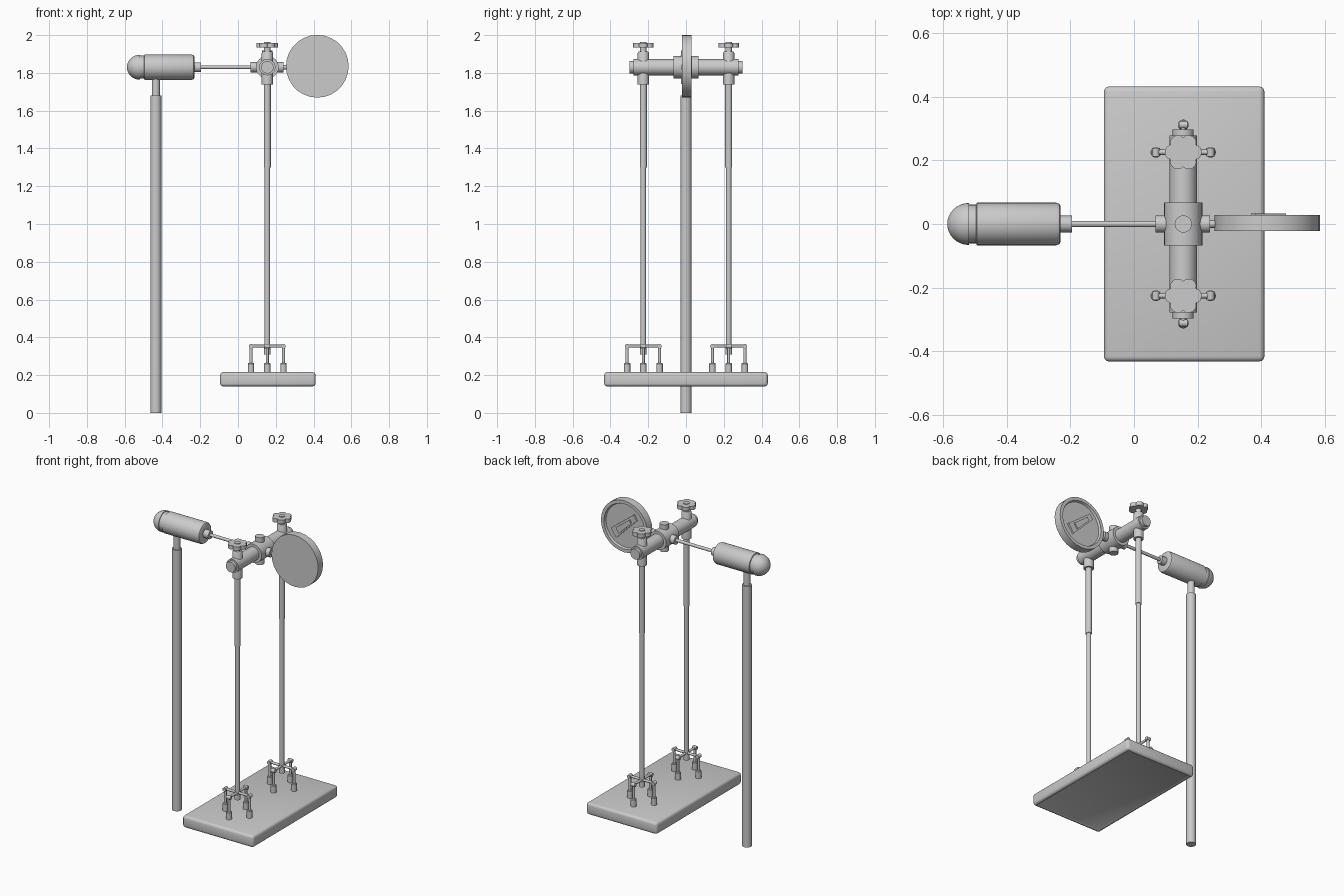
import bpy, bmesh, math
from mathutils import Vector

if "Cube" in bpy.data.objects:
    bpy.data.objects.remove(bpy.data.objects["Cube"])

PX, PZ = 0.155, 1.83      # pivot axis position
DISC = (0.42, 1.835)      # disc centre in x, z


def finish(name, bm, smooth=True):
    bmesh.ops.recalc_face_normals(bm, faces=bm.faces)
    me = bpy.data.meshes.new(name)
    bm.to_mesh(me)
    bm.free()
    ob = bpy.data.objects.new(name, me)
    bpy.context.collection.objects.link(ob)
    if smooth:
        bpy.ops.object.select_all(action='DESELECT')
        ob.select_set(True)
        bpy.context.view_layer.objects.active = ob
        bpy.ops.object.shade_smooth_by_angle(angle=math.radians(35))
    return ob


def lathe(name, axis, origin, profile, n=24):
    """Revolve (distance, radius) points around a world axis."""
    w = Vector([axis == c for c in 'xyz'])
    u, v = Vector((w.y, w.z, w.x)), Vector((w.z, w.x, w.y))
    bm = bmesh.new()
    rings = []
    for t, r in profile:
        rings.append([bm.verts.new(Vector(origin) + w * t +
                      r * (u * math.cos(a) + v * math.sin(a)))
                      for a in (2 * math.pi * i / n for i in range(n))])
    for p, q in zip(rings, rings[1:]):
        for i in range(n):
            j = (i + 1) % n
            bm.faces.new((p[i], p[j], q[j], q[i]))
    bm.faces.new(rings[0])
    bm.faces.new(rings[-1])
    return finish(name, bm)


def cyl(name, axis, origin, t0, t1, r, n=20):
    return lathe(name, axis, origin, [(t0, r), (t1, r)], n)


def extrude(name, pts, direction):
    bm = bmesh.new()
    f = bm.faces.new([bm.verts.new(p) for p in pts])
    geo = bmesh.ops.extrude_face_region(bm, geom=[f], use_keep_orig=True)['geom']
    bmesh.ops.translate(bm, vec=direction,
                        verts=[e for e in geo if isinstance(e, bmesh.types.BMVert)])
    return finish(name, bm)


# base plate: rounded edges, shallow recess underneath
bm = bmesh.new()
bmesh.ops.create_cube(bm, size=1)
for v in bm.verts:
    v.co = Vector((0.158 + v.co.x * 0.505, v.co.y * 0.866, 0.178 + v.co.z * 0.076))
bmesh.ops.bevel(bm, geom=bm.edges[:], offset=0.016, segments=3, profile=0.5, affect='EDGES')
bm.normal_update()
low = min(bm.faces, key=lambda f: (f.normal.z, -f.calc_area()))
bmesh.ops.inset_region(bm, faces=[low], thickness=0.014, depth=0)
for v in low.verts:
    v.co.z += 0.006
finish("base_plate", bm)

# tall support post
lathe("support_post", 'z', (-0.435, 0, 0),
      [(0, 0.029), (1.68, 0.029), (1.68, 0.021), (1.79, 0.021)])

# counterweight: domed tail, groove, body, neck
dome = [(-0.588 + 0.068 * (1 - math.cos(a)), max(0.001, 0.066 * math.sin(a)))
        for a in (math.pi / 2 * i / 8 for i in range(9))]
lathe("counterweight", 'x', (0, 0, PZ), dome +
      [(-0.52, 0.061), (-0.497, 0.061), (-0.495, 0.067), (-0.245, 0.067),
       (-0.235, 0.063), (-0.231, 0.055), (-0.231, 0.026), (-0.195, 0.026)], 32)
cyl("balance_rod", 'x', (0, 0, PZ), -0.2, 0.1, 0.010, 16)

# horizontal crossbar with stepped ends, and its centre sleeve
lathe("crossbar", 'y', (PX, 0, PZ),
      [(-0.298, 0.033), (-0.278, 0.033), (-0.278, 0.043),
       (0.278, 0.043), (0.278, 0.033), (0.298, 0.033)], 32)
cyl("centre_sleeve", 'y', (PX, 0, PZ), -0.067, 0.067, 0.06, 32)
cyl("sleeve_side_boss", 'x', (PX, 0, PZ), -0.088, 0.085, 0.027)
cyl("sleeve_vertical_boss", 'z', (PX, 0, PZ), -0.088, 0.088, 0.027)
cyl("disc_stub", 'x', (PX, 0, PZ), 0.08, 0.115, 0.012, 16)

# flat disc with a hollow back, seen edge-on from the side
lathe("disc", 'y', (DISC[0], 0, DISC[1]),
      [(-0.022, 0.166), (0.028, 0.166), (0.028, 0.145), (0.014, 0.14)], 28)

# tapered plate and its raised inner wedge on the back of the disc
for nm, s, h in (("taper_plate", 1.0, 0.012), ("taper_wedge", 0.6, 0.02)):
    shape = [(-0.085, 0.055), (-0.065, 0.09), (0.098, -0.035), (0.06, -0.09)]
    extrude(nm, [(DISC[0] + x * s, 0.013, DISC[1] + z * s) for x, z in shape], (0, h, 0))

for sy, side in ((-1, "front"), (1, "back")):
    y = 0.226 * sy
    o = (PX, y, 0)
    # hanging rod, thicker at the top, with clamp sleeve around the crossbar
    lathe(side + "_rod", 'z', o, [(0.31, 0.018), (0.345, 0.018), (0.345, 0.0145),
                                  (1.30, 0.0145), (1.30, 0.0185), (1.75, 0.0185)])
    lathe(side + "_clamp", 'z', o, [(1.738, 0.03), (1.905, 0.03), (1.913, 0.025),
                                    (1.913, 0.017), (1.94, 0.017)])
    # scalloped hand knob
    pts = []
    for i in range(48):
        a = 2 * math.pi * i / 48
        r = 0.046 + 0.012 * abs(math.cos(3 * a)) ** 0.7
        pts.append((PX + r * math.cos(a), y + r * math.sin(a), 1.934))
    extrude(side + "_knob", pts, (0, 0, 0.025))
    cyl(side + "_knob_cap", 'z', o, 1.955, 1.963, 0.018)
    # crossed foot bars with a post at each tip
    cyl(side + "_foot_bar_x", 'x', (PX, y, 0.353), -0.085, 0.085, 0.008, 12)
    cyl(side + "_foot_bar_y", 'y', (PX, y, 0.353), -0.085, 0.085, 0.008, 12)
    for k, (dx, dy) in enumerate(((1, 0), (0, 1), (-1, 0), (0, -1))):
        p = (PX + 0.086 * dx, y + 0.086 * dy, 0)
        lathe(f"{side}_foot_post_{k + 1}", 'z', p,
              [(0.21, 0.017), (0.26, 0.017), (0.264, 0.014), (0.264, 0.008), (0.35, 0.008)], 16)
        cyl(f"{side}_foot_joint_{k + 1}", 'x' if dy else 'y',
            (p[0], p[1], 0.353), -0.014, 0.014, 0.012, 12)
# rim of the disc reaches exactly the top of the two-unit height
